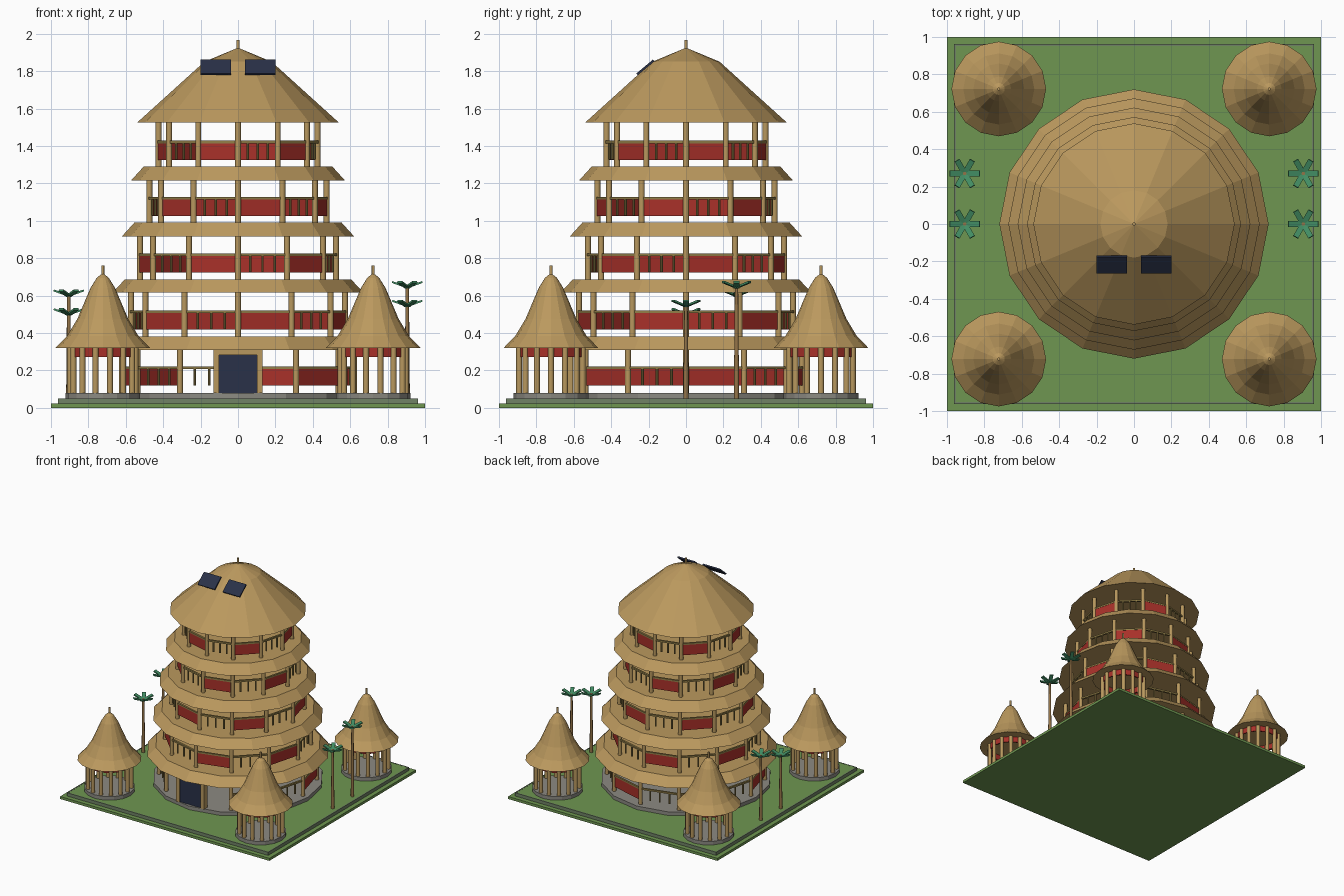
import bpy, bmesh
from math import sin, cos, pi, radians
from mathutils import Matrix

if "Cube" in bpy.data.objects:
    bpy.data.objects.remove(bpy.data.objects["Cube"])


def mat(name, r, g, b):
    m = bpy.data.materials.new(name)
    lin = [((c / 255 + 0.055) / 1.055) ** 2.4 for c in (r, g, b)]
    m.diffuse_color = (*lin, 1)
    m.use_nodes = True
    m.node_tree.nodes["Principled BSDF"].inputs["Base Color"].default_value = m.diffuse_color
    return m


THATCH = mat("thatch", 187, 153, 94)
WOOD = mat("light_wood", 184, 152, 94)
BAMBOO = mat("bamboo", 146, 126, 72)
RED = mat("red_panel", 168, 48, 41)
NAVY = mat("navy", 41, 49, 72)
STONE = mat("stone", 140, 138, 130)
GRASS = mat("grass", 110, 150, 81)
EDGING = mat("edging", 112, 130, 102)
LEAF = mat("leaf", 66, 142, 100)
TRUNK = mat("trunk", 148, 116, 72)


def finish(name, bm, material, smooth=False):
    bmesh.ops.recalc_face_normals(bm, faces=bm.faces)
    for face in bm.faces:
        face.smooth = smooth and len(face.verts) == 4
    me = bpy.data.meshes.new(name)
    bm.to_mesh(me)
    bm.free()
    me.materials.append(material)
    ob = bpy.data.objects.new(name, me)
    bpy.context.collection.objects.link(ob)
    return ob


def add_box(bm, size, matrix):
    bmesh.ops.create_cube(bm, size=1, matrix=matrix @ Matrix.Diagonal((*size, 1)))


def add_post(bm, x, y, z0, z1, r, n=12, r2=None):
    bmesh.ops.create_cone(bm, cap_ends=True, segments=n, radius1=r,
                          radius2=r if r2 is None else r2, depth=z1 - z0,
                          matrix=Matrix.Translation((x, y, (z0 + z1) / 2)))


def add_lathe(bm, profile, n, cx=0, cy=0):
    # spins (radius, z) points; radius 0 makes a tip, open ends are capped
    rings = []
    for r, z in profile:
        count = n if r > 0 else 1
        rings.append([bm.verts.new((cx + r * cos(2 * pi * i / n), cy + r * sin(2 * pi * i / n), z))
                      for i in range(count)])
    for a, b in zip(rings, rings[1:]):
        for i in range(n):
            j = (i + 1) % n
            if len(b) == 1:
                bm.faces.new((a[i], a[j], b[0]))
            else:
                bm.faces.new((a[i], a[j], b[j], b[i]))
    for ring in (rings[0], rings[-1]):
        if len(ring) > 1:
            bm.faces.new(ring)


def bay(i, r, z, cx=0, cy=0, n=12):
    # frame in the middle of the gap between posts i and i + 1
    a = 2 * pi * (i + 0.5) / n
    rr = r * cos(pi / n)
    return Matrix.Translation((cx + rr * cos(a), cy + rr * sin(a), z)) @ Matrix.Rotation(a, 4, 'Z')


# ground slab, raised lawn and its edging
bm = bmesh.new()
add_box(bm, (2, 2, 0.022), Matrix.Translation((0, 0, 0.011)))
add_box(bm, (1.91, 1.91, 0.03), Matrix.Translation((0, 0, 0.034)))
finish("lawn", bm, GRASS)
bm = bmesh.new()
for k in range(4):
    add_box(bm, (0.01, 1.924, 0.032),
            Matrix.Rotation(k * pi / 2, 4, 'Z') @ Matrix.Translation((0.957, 0, 0.034)))
finish("lawn_edging", bm, EDGING)

# tower foundation
bm = bmesh.new()
add_lathe(bm, [(0.67, 0.04), (0.67, 0.08)], 16)
finish("tower_foundation", bm, STONE)

# tower storeys: post radius, floor height, eave height
FLOORS = [(0.62, 0.08, 0.31), (0.572, 0.38, 0.615), (0.524, 0.685, 0.915),
          (0.474, 0.988, 1.215), (0.425, 1.288, 1.53)]
posts, rails, panels = bmesh.new(), bmesh.new(), bmesh.new()
for f, (r, z0, z1) in enumerate(FLOORS):
    chord = 2 * r * sin(pi / 12)
    for i in range(12):
        a = i * pi / 6
        if not (f == 0 and i == 9):
            add_post(posts, r * cos(a), r * sin(a), z0 - 0.01, z1 + 0.01, 0.016)
        if f == 0 and i in (8, 9):
            continue  # open bays beside the entrance
        add_box(rails, (0.016, chord, 0.014), bay(i, r, z0 + 0.133))
        if (i + f) % 2 == 0:
            add_box(panels, (0.012, chord, 0.09), bay(i, r, z0 + 0.083))
        else:
            for t in (-0.25, 0, 0.25):
                c = (bay(i, r, 0) @ Matrix.Translation((0, t * chord, 0))).translation
                add_post(rails, c.x, c.y, z0 + 0.04, z0 + 0.13, 0.007, 10)
finish("tower_posts", posts, WOOD, True)
finish("tower_railings", rails, BAMBOO)
finish("tower_panels", panels, RED)

# skirt roofs between storeys
for k, (r, z0, z1) in enumerate([(0.72, 0.31, 0.382), (0.672, 0.615, 0.687),
                                 (0.622, 0.915, 0.99), (0.572, 1.215, 1.29)]):
    bm = bmesh.new()
    add_lathe(bm, [(r, z0), (r - 0.068, z1)], 16)
    finish(f"skirt_roof_{k + 1}", bm, THATCH)

# top roof with finial
bm = bmesh.new()
add_lathe(bm, [(0.538, 1.526), (0.18, 1.85), (0, 1.925)], 16)
finish("top_roof", bm, THATCH)
bm = bmesh.new()
add_post(bm, 0, 0, 1.9, 1.967, 0.009)
finish("roof_finial", bm, WOOD, True)

# solar panels
bm = bmesh.new()
for s in (-1, 1):
    add_box(bm, (0.163, 0.116, 0.012), Matrix.Translation((s * 0.12, -0.217, 1.82))
            @ Matrix.Rotation(radians(40), 4, 'X'))
finish("solar_panels", bm, NAVY)

# entrance
bm = bmesh.new()
for s in (-1, 1):
    add_box(bm, (0.03, 0.05, 0.23), Matrix.Translation((s * 0.117, -0.63, 0.195)))
add_box(bm, (0.264, 0.05, 0.03), Matrix.Translation((0, -0.63, 0.296)))
finish("door_frame", bm, WOOD)
bm = bmesh.new()
add_box(bm, (0.206, 0.03, 0.205), Matrix.Translation((0, -0.63, 0.18)))
finish("door", bm, NAVY)

# corner huts
HUT = [(0.253, 0.32), (0.19, 0.385), (0.136, 0.475), (0.1, 0.56), (0.066, 0.64), (0.032, 0.695), (0, 0.72)]
N = 14
base, roof, hposts, band, tips = [bmesh.new() for _ in range(5)]
for sx in (-1, 1):
    for sy in (-1, 1):
        x, y = sx * 0.723, sy * 0.722
        add_lathe(base, [(0.2, 0.04), (0.2, 0.08)], 16, x, y)
        add_lathe(roof, HUT, 16, x, y)
        add_post(tips, x, y, 0.69, 0.76, 0.008)
        for i in range(N):
            a = i * 2 * pi / N
            add_post(hposts, x + 0.174 * cos(a), y + 0.174 * sin(a), 0.07, 0.33, 0.016)
            add_box(band, (0.01, 0.07, 0.05), bay(i, 0.17, 0.297, x, y, N))
finish("hut_bases", base, STONE)
finish("hut_roofs", roof, THATCH)
finish("hut_posts", hposts, WOOD, True)
finish("hut_bands", band, RED)
finish("hut_finials", tips, WOOD, True)

# palms: six rising fronds on a slim trunk
trunks, fronds = bmesh.new(), bmesh.new()
for x, y, h in [(-0.905, 0, 0.51), (-0.905, 0.27, 0.61), (0.905, 0, 0.555), (0.905, 0.27, 0.655)]:
    add_post(trunks, x, y, 0.04, h, 0.014, 12, 0.009)
    for i in range(6):
        m = (Matrix.Translation((x, y, h - 0.012)) @ Matrix.Rotation(i * pi / 3, 4, 'Z')
             @ Matrix.Rotation(radians(-20), 4, 'Y') @ Matrix.Translation((0.043, 0, 0)))
        add_box(fronds, (0.086, 0.03, 0.01), m)
finish("palm_trunks", trunks, TRUNK, True)
finish("palm_fronds", fronds, LEAF)
